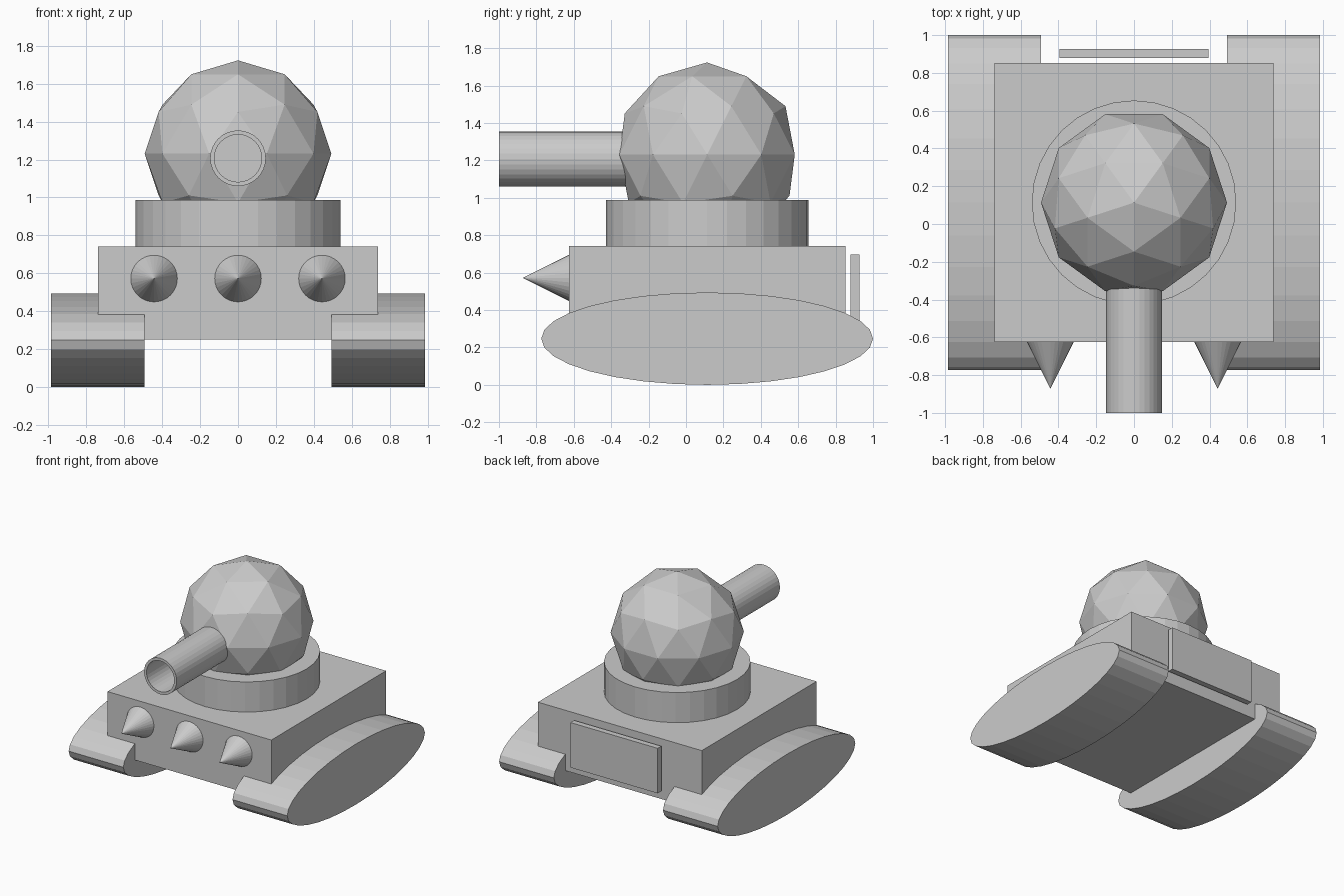
import bpy
import bmesh
from math import radians
from mathutils import Matrix, Vector

if "Cube" in bpy.data.objects:
    bpy.data.objects.remove(bpy.data.objects["Cube"])

CY = 0.113  # y centre of hull, tracks and turret


def finish(name, bm):
    bmesh.ops.recalc_face_normals(bm, faces=bm.faces)
    mesh = bpy.data.meshes.new(name)
    bm.to_mesh(mesh)
    bm.free()
    obj = bpy.data.objects.new(name, mesh)
    bpy.context.collection.objects.link(obj)
    return obj


def box(name, lo, hi):
    lo, hi = Vector(lo), Vector(hi)
    bm = bmesh.new()
    bmesh.ops.create_cube(bm, size=1)
    bmesh.ops.scale(bm, vec=hi - lo, verts=bm.verts)
    bmesh.ops.translate(bm, vec=(lo + hi) / 2, verts=bm.verts)
    return finish(name, bm)


def round_mesh(r1, r2, depth, centre, axis="Z", scale=(1, 1, 1)):
    """Cylinder or cone; +z end turns to -y for axis Y, to +x for axis X."""
    rot = {"Z": Matrix(), "Y": Matrix.Rotation(radians(90), 4, "X"),
           "X": Matrix.Rotation(radians(90), 4, "Y")}[axis]
    bm = bmesh.new()
    bmesh.ops.create_cone(bm, cap_ends=True, segments=32, radius1=r1, radius2=r2,
                          depth=depth, matrix=rot)
    bmesh.ops.scale(bm, vec=scale, verts=bm.verts)
    bmesh.ops.translate(bm, vec=centre, verts=bm.verts)
    return bm


# Hull and rear plate
box("hull", (-0.739, -0.626, 0.25), (0.739, 0.852, 0.742))
box("rear_plate", (-0.394, 0.88, 0.33), (0.394, 0.927, 0.697))

# Elliptical tracks on both sides
for side, sx in (("left", -1), ("right", 1)):
    finish(side + "_track", round_mesh(1, 1, 0.493, (sx * 0.739, CY, 0.247), "X",
                                       (1, 0.887, 0.247)))

# Front spikes
for i in (-1, 0, 1):
    finish("front_spike", round_mesh(0.123, 0, 0.246, (i * 0.443, -0.749, 0.572), "Y"))

# Turret ring
finish("turret_ring", round_mesh(0.541, 0.541, 0.265, (0, CY, 0.855)))

# Faceted turret dome
dome = bmesh.new()
bmesh.ops.create_icosphere(dome, subdivisions=2, radius=0.4925,
                           matrix=Matrix.Translation((0, CY, 1.231))
                           @ Matrix.Rotation(radians(-90), 4, "Z"))
finish("turret_dome", dome)

# Gun barrel with a blind bore: inset the muzzle face, then push it inward
barrel = round_mesh(0.147, 0.147, 0.8, (0, -0.6, 1.207), "Y")
muzzle = min(barrel.faces, key=lambda f: f.calc_center_median().y)
bmesh.ops.inset_region(barrel, faces=[muzzle], thickness=0.022)
bore = bmesh.ops.extrude_discrete_faces(barrel, faces=[muzzle])["faces"][0]
bmesh.ops.translate(barrel, vec=(0, 0.6, 0), verts=bore.verts)
for v in bore.verts:
    v.co.y = -0.4
finish("gun_barrel", barrel)
